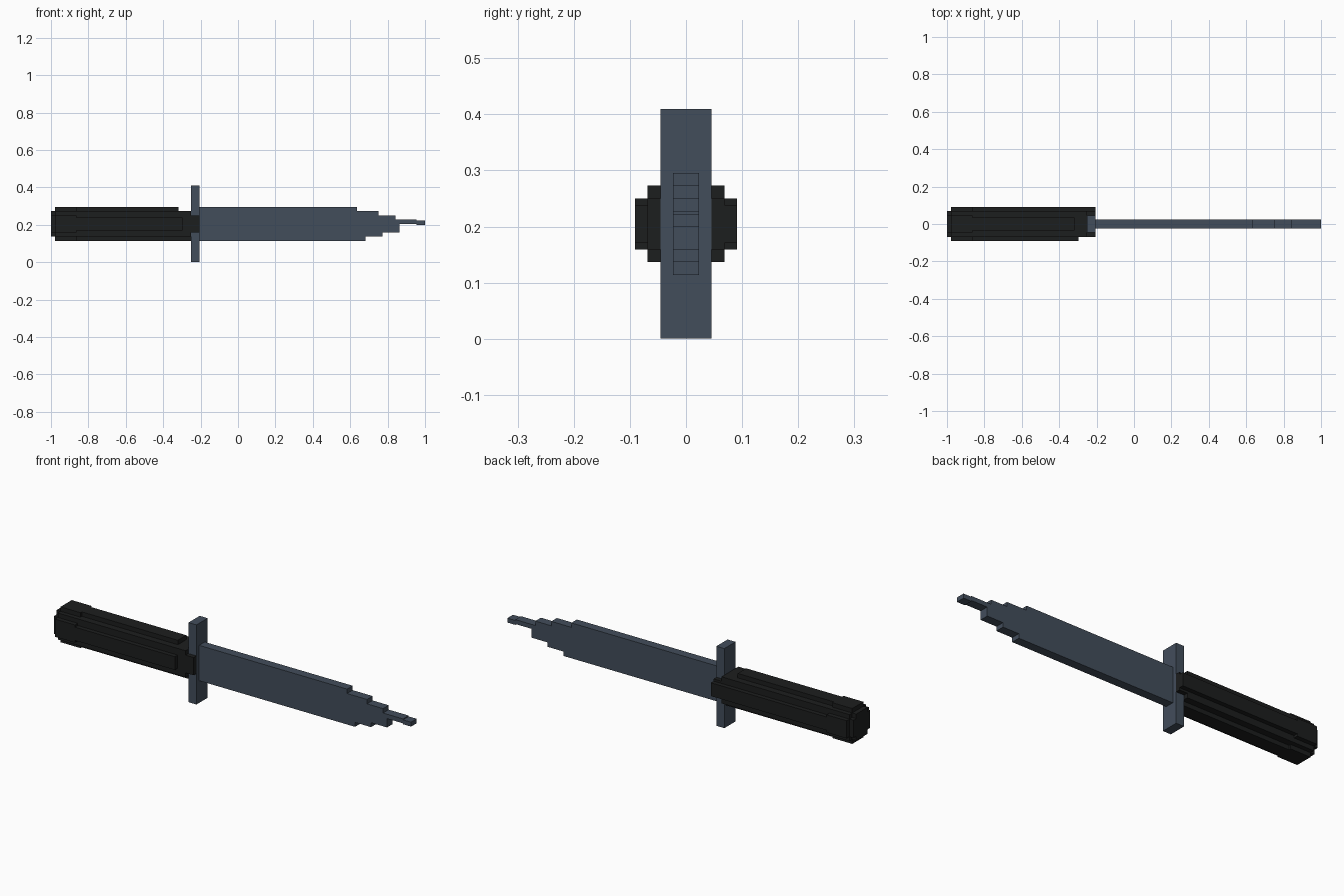
import bpy, bmesh

if "Cube" in bpy.data.objects:
    bpy.data.objects.remove(bpy.data.objects["Cube"])

V = 1 / 44      # block size: the model is 88 blocks long
CZ = 9          # axis height in blocks


def material(name, color):
    m = bpy.data.materials.new(name)
    m.diffuse_color = (*color, 1)
    m.use_nodes = True
    m.node_tree.nodes["Principled BSDF"].inputs["Base Color"].default_value = m.diffuse_color
    return m


def blocks(name, boxes, mat):
    """Join boxes (x0, x1, y0, y1, z0, z1), in blocks around the axis."""
    bm = bmesh.new()
    for x0, x1, y0, y1, z0, z1 in boxes:
        cube = bmesh.ops.create_cube(bm, size=1)["verts"]
        for v in cube:
            v.co.x = (x0 if v.co.x < 0 else x1) * V
            v.co.y = (y0 if v.co.y < 0 else y1) * V
            v.co.z = ((z0 if v.co.z < 0 else z1) + CZ) * V
    mesh = bpy.data.meshes.new(name)
    bm.to_mesh(mesh)
    bm.free()
    mesh.materials.append(mat)
    ob = bpy.data.objects.new(name, mesh)
    bpy.context.collection.objects.link(ob)


steel = material("steel", (0.055, 0.075, 0.105))
black = material("black_grip", (0.012, 0.013, 0.013))

# Blade: one strip per row, each with its own end
ends = [30, 34, 38, 44, 44, 44, 44, 44]
rows = [(-4, -3, 30), (-3, -2, 34), (-2, 0, 38), (0, 1, 42),
        (1, 2, 37), (2, 3, 33), (3, 4, 28)]
blade = [(-9, end, -1, 1, z0, z1) for z0, z1, end in rows]
blade.append((42, 44, -1, 1, -0.2, 0.8))
blocks("blade", blade, steel)

# Crossguard
blocks("crossguard", [(-11, -9, -2, 2, -9, 9)], steel)

# Grip core and the tongues that clasp the guard
grip = [(-43, -11, -3, 3, -3, 3),
        (-11, -9, -3, -2, -2, 2), (-11, -9, 2, 3, -2, 2)]

# Raised strip on each of the four sides, wider at the pommel
strips = {"top": -14, "bottom": -11, "front": -13, "back": -9}
for side, end in strips.items():
    for x0, x1, w in ((-43, -38, 2), (-38, end, 1.5)):
        if side in ("top", "bottom"):
            z = (3, 4) if side == "top" else (-4, -3)
            grip.append((x0, x1, -w, w, *z))
        else:
            y = (-4, -3) if side == "front" else (3, 4)
            grip.append((x0, x1, *y, -w, w))
blocks("grip", grip, black)

# Chamfered pommel cap
blocks("pommel", [(-44, -43, -3, 3, -2, 2), (-44, -43, -2, 2, -3, 3)], black)
